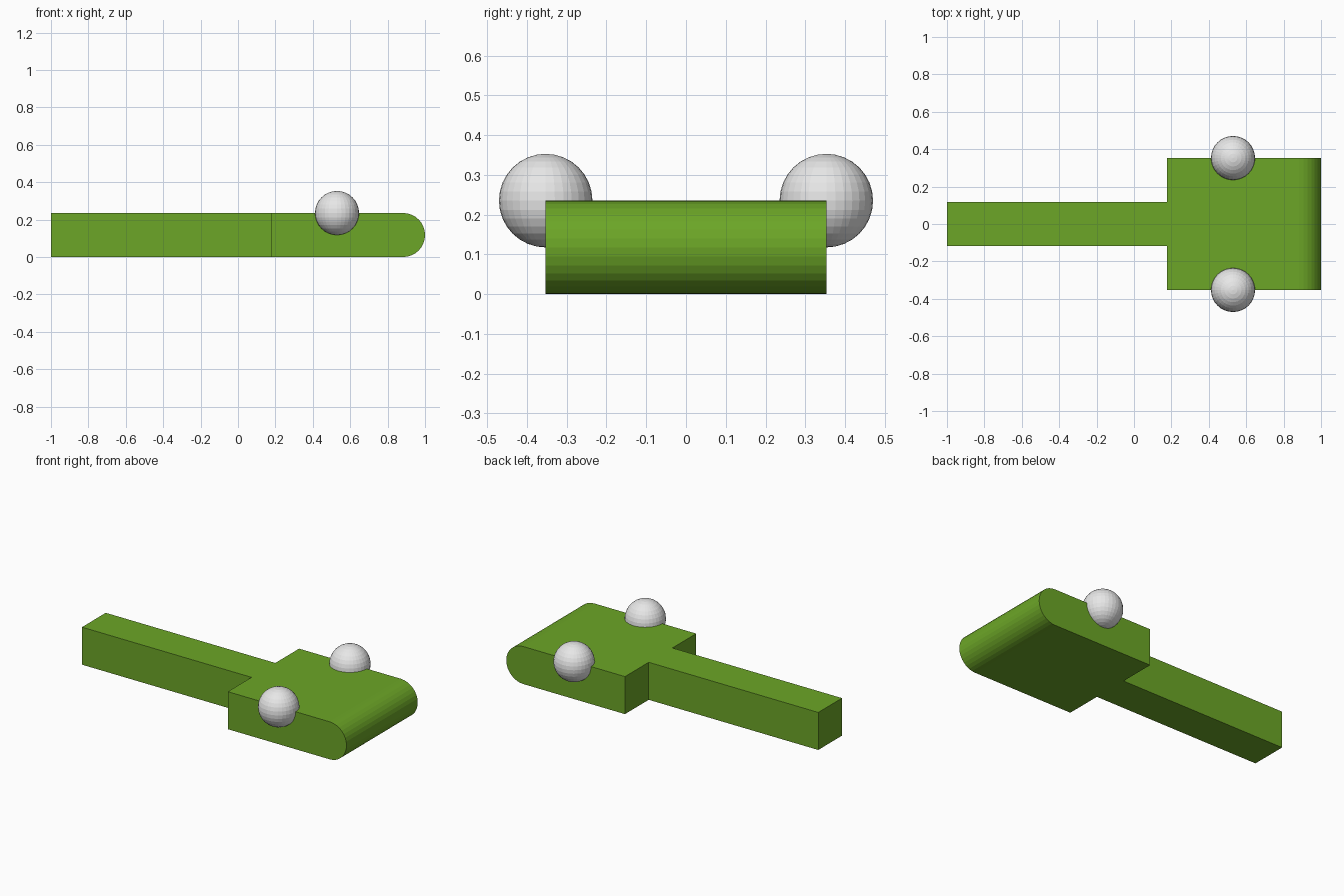
import bpy, bmesh, math

if "Cube" in bpy.data.objects:
    bpy.data.objects.remove(bpy.data.objects["Cube"])

U = 2 / 17            # base module: half the body thickness


def material(name, rgb):
    m = bpy.data.materials.new(name)
    m.diffuse_color = (*rgb, 1)
    m.use_nodes = True
    m.node_tree.nodes["Principled BSDF"].inputs["Base Color"].default_value = m.diffuse_color
    return m


green = material("leaf green", (0.15, 0.38, 0.02))
grey = material("light grey", (0.8, 0.8, 0.8))


def add_object(name, bm, mat):
    bmesh.ops.recalc_face_normals(bm, faces=bm.faces)
    mesh = bpy.data.meshes.new(name)
    bm.to_mesh(mesh)
    bm.free()
    mesh.materials.append(mat)
    obj = bpy.data.objects.new(name, mesh)
    bpy.context.collection.objects.link(obj)
    return obj


def extrude(name, points, direction, mat):
    bm = bmesh.new()
    face = bm.faces.new([bm.verts.new(p) for p in points])
    new = bmesh.ops.extrude_face_region(bm, geom=[face], use_keep_orig=True)["geom"]
    bmesh.ops.translate(bm, vec=direction,
                        verts=[v for v in new if isinstance(v, bmesh.types.BMVert)])
    return add_object(name, bm, mat)


# Handle: long square bar
x_join = 1.5 * U
extrude("handle", [(-1, -U, 0), (x_join, -U, 0), (x_join, -U, 2 * U), (-1, -U, 2 * U)],
        (0, 2 * U, 0), green)

# Head: wide slab with a half-round front edge
cx, segments = 1 - U, 16
arc = [(cx + U * math.cos(a), -3 * U, U + U * math.sin(a))
       for a in (math.pi * (i / segments - 0.5) for i in range(segments + 1))]
extrude("head", [(x_join, -3 * U, 2 * U), (x_join, -3 * U, 0)] + arc, (0, 6 * U, 0), green)

# Eyes: a ball centred on each upper side edge of the head
for side, name in ((-1, "right_eye"), (1, "left_eye")):
    bm = bmesh.new()
    bmesh.ops.create_uvsphere(bm, u_segments=32, v_segments=16, radius=U)
    eye = add_object(name, bm, grey)
    eye.location = (4.5 * U, side * 3 * U, 2 * U)
